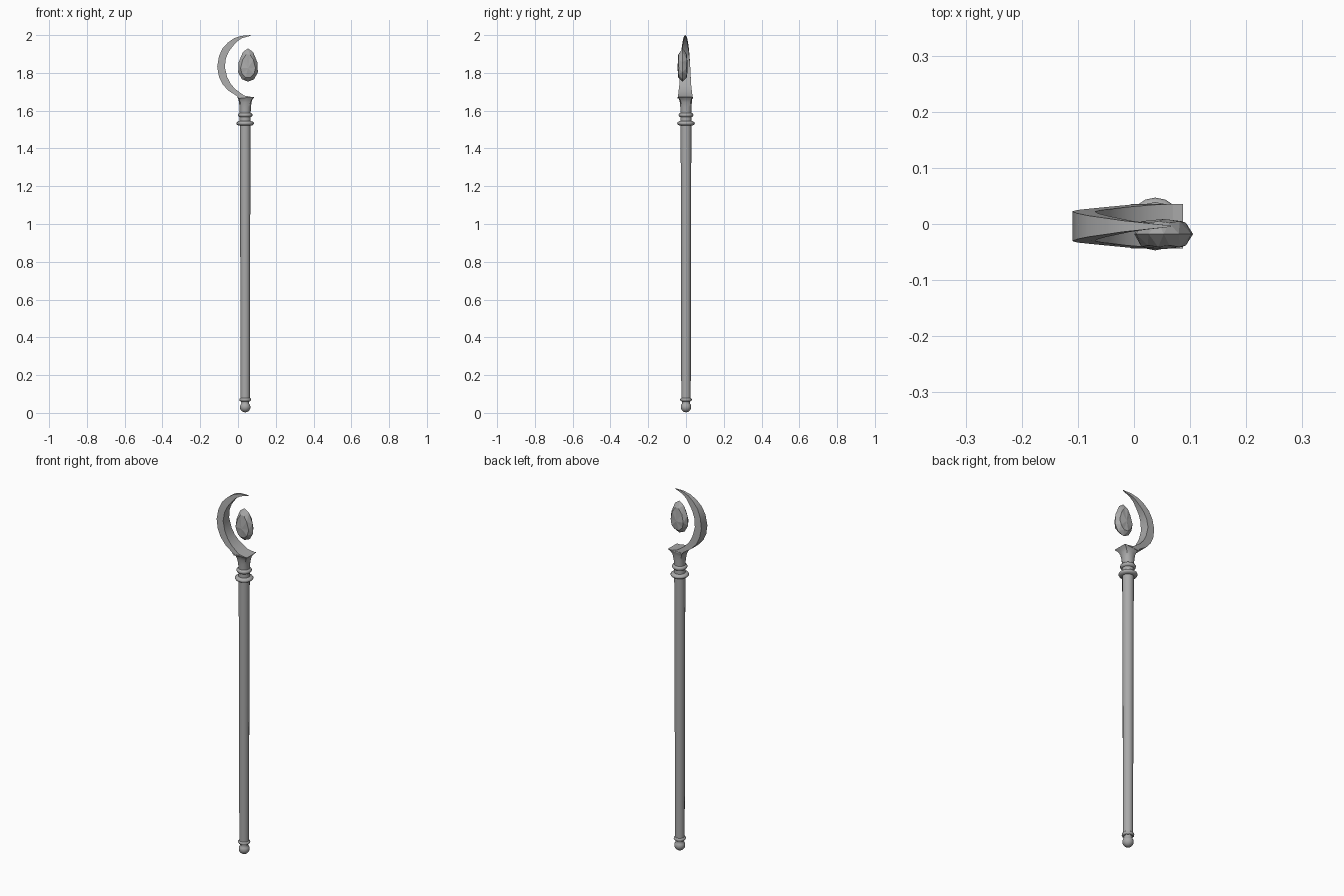
import bpy, bmesh, math

if "Cube" in bpy.data.objects:
    bpy.data.objects.remove(bpy.data.objects["Cube"])

CX = 0.038  # staff axis

# Dark metal grey shared by all parts
GREY = bpy.data.materials.new("dark_grey")
GREY.diffuse_color = (0.40, 0.40, 0.40, 1)
GREY.use_nodes = True
GREY.node_tree.nodes["Principled BSDF"].inputs["Base Color"].default_value = GREY.diffuse_color


def finish(name, bm, smooth=None):
    bmesh.ops.remove_doubles(bm, verts=bm.verts, dist=0.0003)
    bmesh.ops.recalc_face_normals(bm, faces=bm.faces)
    me = bpy.data.meshes.new(name)
    bm.to_mesh(me)
    bm.free()
    me.materials.append(GREY)
    ob = bpy.data.objects.new(name, me)
    bpy.context.collection.objects.link(ob)
    if smooth:
        bpy.ops.object.select_all(action='DESELECT')
        ob.select_set(True)
        bpy.context.view_layer.objects.active = ob
        bpy.ops.object.shade_smooth_by_angle(angle=math.radians(smooth))
    return ob


def loft(name, rings, smooth=None):
    """Skin closed rings of equal length and cap both ends."""
    bm = bmesh.new()
    vs = [[bm.verts.new(p) for p in r] for r in rings]
    n = len(vs[0])
    for a, b in zip(vs, vs[1:]):
        for i in range(n):
            j = (i + 1) % n
            bm.faces.new((a[i], a[j], b[j], b[i]))
    bm.faces.new(vs[0])
    bm.faces.new(vs[-1])
    return finish(name, bm, smooth)


def circle(r, z, n=16):
    return [(CX + r * math.cos(2 * math.pi * i / n),
             r * math.sin(2 * math.pi * i / n), z) for i in range(n)]


def lathe(name, prof, n=16):
    return loft(name, [circle(r, z, n) for r, z in prof], 50)


def bead(name, z, r, h, core):
    prof = [(core + (r - core) * math.sin(math.pi * i / 6),
             z - h * math.cos(math.pi * i / 6)) for i in range(7)]
    return lathe(name, prof)


# Shaft, slightly thicker at the top
lathe("shaft", [(0.025, 0.06), (0.026, 0.8), (0.0285, 1.53)])

# Pommel ball and foot ring
lathe("pommel", [(0.028 * math.sin(math.pi * (0.03 + 0.82 * i / 8)),
                  0.031 - 0.028 * math.cos(math.pi * (0.03 + 0.82 * i / 8)))
                 for i in range(8)] + [(0.021, 0.056), (0.022, 0.066)])
bead("foot_ring", 0.07, 0.031, 0.009, 0.023)

# Collar rings and the neck between them
bead("lower_collar_ring", 1.533, 0.047, 0.012, 0.028)
bead("upper_collar_ring", 1.577, 0.039, 0.012, 0.026)
lathe("neck", [(0.03, 1.53), (0.029, 1.555), (0.029, 1.6)])

# Flared socket: round neck morphing into a square top
rings = []
for z, t in ((1.59, 0), (1.62, 0.08), (1.645, 0.25), (1.66, 0.5), (1.673, 1)):
    ring = []
    for i in range(16):
        a = 2 * math.pi * i / 16
        c, s = math.cos(a), math.sin(a)
        m = max(abs(c), abs(s))
        sx, sy = 0.041 + 0.046 * c / m, -0.004 + 0.04 * s / m
        ring.append(((CX + 0.029 * c) * (1 - t) + sx * t,
                     0.029 * s * (1 - t) + sy * t, z))
    rings.append(ring)
loft("socket", rings, 40)

# Crescent blade: outer x, z / inner x, z / half thickness
sections = [
    (0.005, 1.665, 0.075, 1.672, 0.040),
    (-0.010, 1.680, 0.032, 1.680, 0.038),
    (-0.052, 1.707, -0.014, 1.714, 0.034),
    (-0.082, 1.740, -0.038, 1.741, 0.031),
    (-0.101, 1.780, -0.057, 1.777, 0.029),
    (-0.110, 1.832, -0.070, 1.830, 0.0265),
    (-0.101, 1.888, -0.064, 1.878, 0.023),
    (-0.082, 1.930, -0.049, 1.912, 0.019),
    (-0.054, 1.960, -0.030, 1.938, 0.015),
    (-0.020, 1.984, -0.006, 1.966, 0.010),
    (0.018, 1.996, 0.022, 1.984, 0.006),
    (0.066, 2.000, 0.066, 1.996, 0.001),
]
loft("crescent", [[(ox, -0.004 - h, oz), (ox, -0.004 + h, oz),
                   (ix, -0.004 + h, iz), (ix, -0.004 - h, iz)]
                  for ox, oz, ix, iz, h in sections], 30)

# Floating teardrop gem: pointed girdle outline, triangular facets each side
GX, GY, GZ, N = 0.053, -0.018, 1.825, 10


def drop(k, scale):
    a = 2 * math.pi * k / N
    up = math.cos(a)
    x = 0.055 * math.sin(a)
    if up > 0:
        x *= 1 - 0.2 * up
    return GX + x * scale, GZ + (0.105 if up > 0 else 0.072) * up * scale


bm = bmesh.new()
girdle = []
for k in range(N):
    x, z = drop(k, 1)
    girdle.append(bm.verts.new((x, GY, z)))
for side in (-1, 1):
    table = []
    for k in range(N):
        x, z = drop(k + 0.5, 0.72)
        # alternate depth breaks the table into distinct facets
        table.append(bm.verts.new((x, GY + side * (0.020 + 0.003 * (k % 2)), z)))
    for k in range(N):
        j = (k + 1) % N
        bm.faces.new((girdle[k], girdle[j], table[k]))
        bm.faces.new((girdle[j], table[j], table[k]))
    apex = bm.verts.new((GX, GY + side * 0.027, GZ))
    for k in range(N):
        bm.faces.new((table[k], table[(k + 1) % N], apex))
finish("gem", bm)
